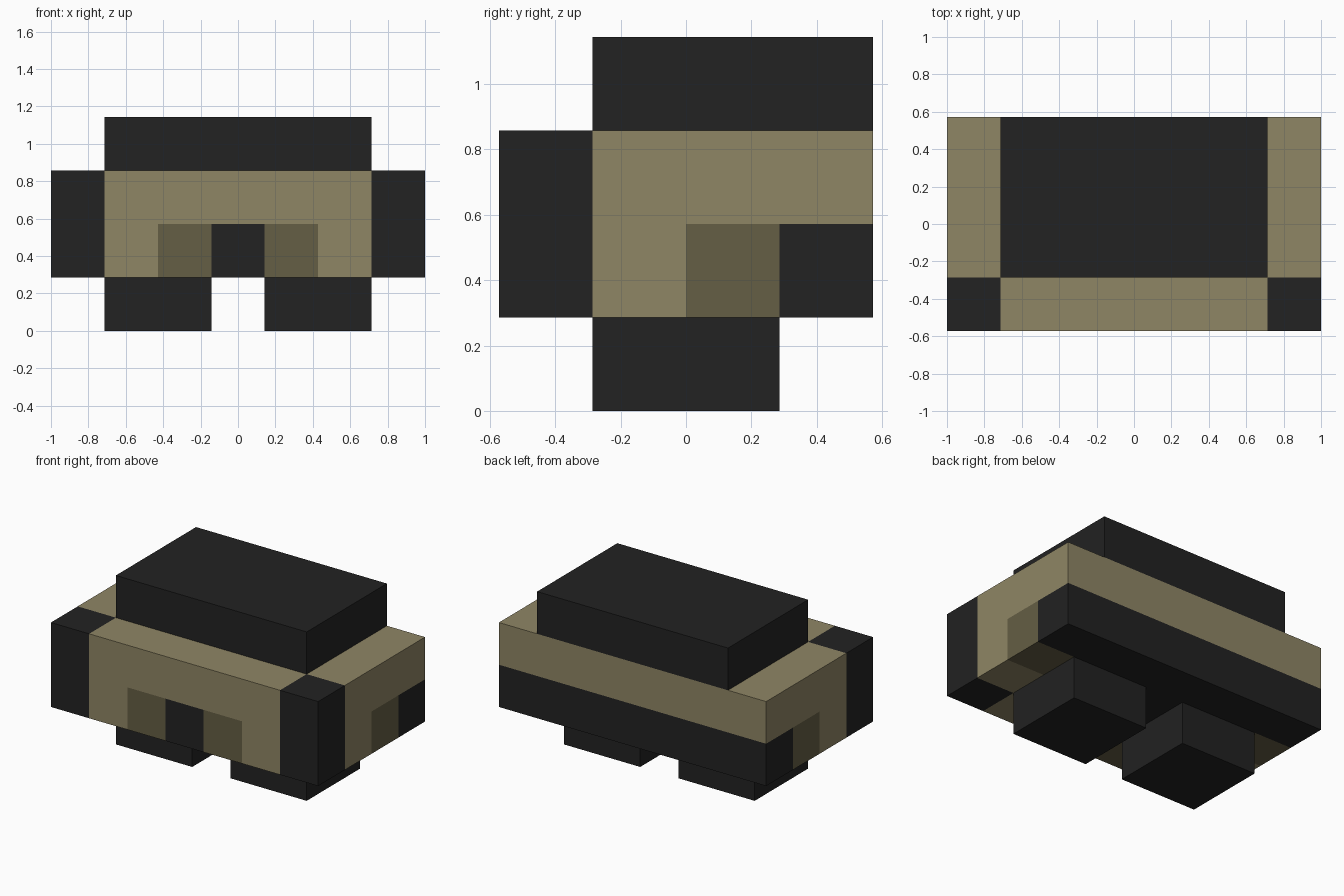
import bpy
import bmesh
from mathutils import Vector

cube = bpy.data.objects.get("Cube")
if cube:
    bpy.data.objects.remove(cube, do_unlink=True)

U = 2 / 7  # edge of one block


def material(name, rgb):
    m = bpy.data.materials.new(name)
    m.use_nodes = True
    m.diffuse_color = (*rgb, 1)
    m.node_tree.nodes["Principled BSDF"].inputs["Base Color"].default_value = (*rgb, 1)
    return m


BLACK, TAN, OLIVE = range(3)
materials = [
    material("charcoal black", (0.016, 0.016, 0.016)),
    material("khaki tan", (0.275, 0.238, 0.130)),
    material("dark olive", (0.130, 0.112, 0.058)),
]


def block(name, low, high, cuts=(), rule=lambda cell: BLACK):
    """Box between two corners in block units, cut into cells coloured by rule."""
    low, high = Vector(low), Vector(high)
    bm = bmesh.new()
    bmesh.ops.create_cube(bm, size=1)
    for v in bm.verts:
        v.co = (low + high) / 2 + v.co * (high - low)
    for axis, places in enumerate(cuts):
        normal = Vector((0, 0, 0))
        normal[axis] = 1
        for p in places:
            bmesh.ops.bisect_plane(bm, geom=bm.verts[:] + bm.edges[:] + bm.faces[:],
                                   plane_co=normal * p, plane_no=normal)
    bm.normal_update()
    for f in bm.faces:
        f.material_index = rule(f.calc_center_median() - f.normal / 2)
    bmesh.ops.scale(bm, vec=(U, U, U), verts=bm.verts)
    mesh = bpy.data.meshes.new(name)
    bm.to_mesh(mesh)
    bm.free()
    for m in materials:
        mesh.materials.append(m)
    obj = bpy.data.objects.new(name, mesh)
    bpy.context.collection.objects.link(obj)
    return obj


def body_colour(cell):
    x, y, z = abs(cell.x), cell.y, cell.z
    if x > 2.5 and y < -1:      # front corner posts
        return BLACK
    if z > 2:                   # upper band
        return TAN
    if y < -1:                  # front lower row
        return BLACK if x < 0.5 else OLIVE if x < 1.5 else TAN
    if x > 2.5:                 # side lower row
        return TAN if y < 0 else OLIVE if y < 1 else BLACK
    return BLACK                # back row and underside


# Wide patterned body
block("body", (-3.5, -2, 1), (3.5, 2, 3),
      cuts=((-2.5, -1.5, -0.5, 0.5, 1.5, 2.5), (-1, 0, 1), (2,)), rule=body_colour)

# Raised top block, set towards the back
block("top_block", (-2.5, -1, 3), (2.5, 2, 4))

# Pair of feet
block("left_foot", (0.5, -1, 0), (2.5, 1, 1))
block("right_foot", (-2.5, -1, 0), (-0.5, 1, 1))
